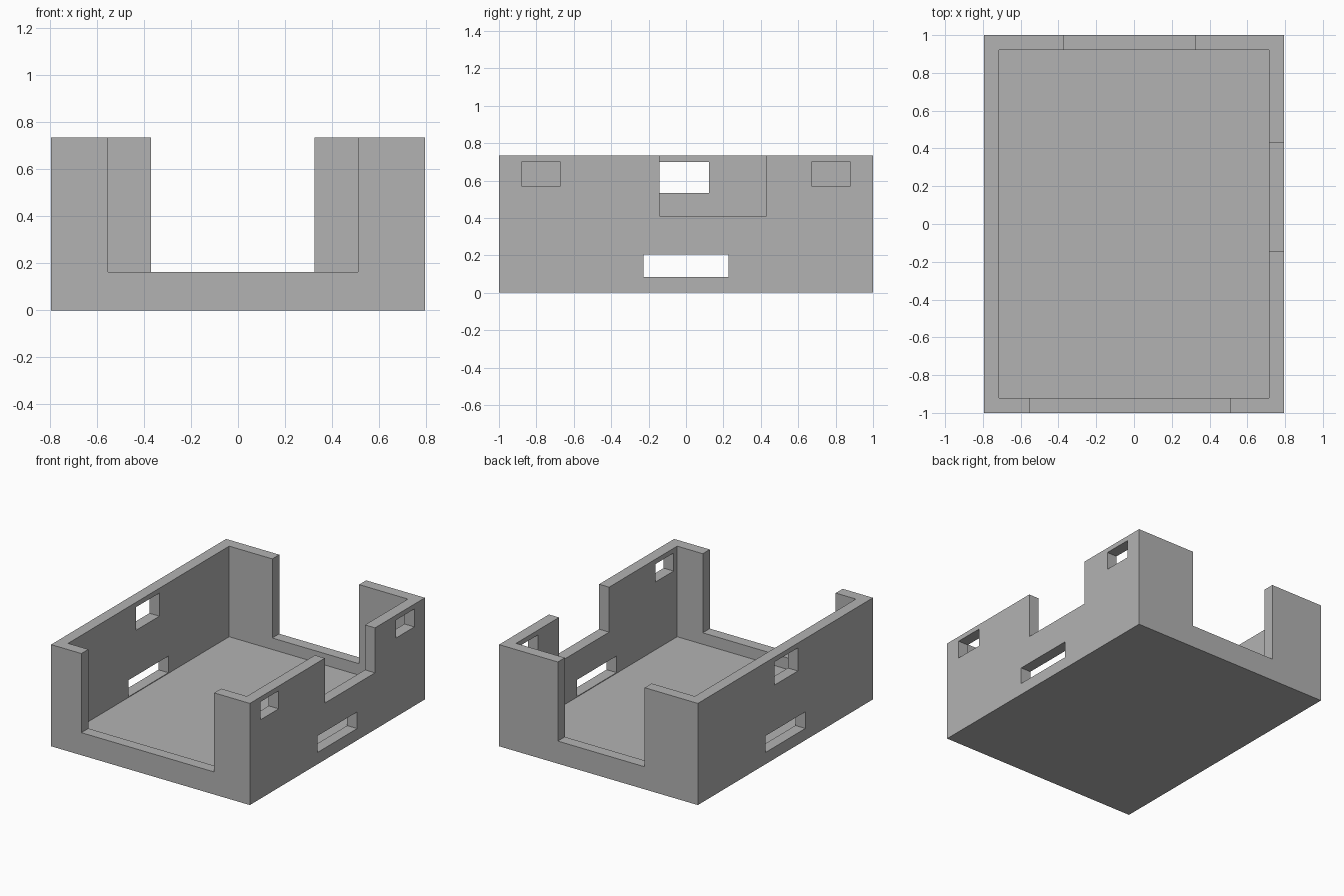
import bpy
import bmesh
from mathutils import Matrix, Vector

default = bpy.data.objects.get("Cube")
if default:
    bpy.data.objects.remove(default, do_unlink=True)

# Plain grey plastic
grey = bpy.data.materials.new("grey plastic")
grey.use_nodes = True
colour = (0.45, 0.45, 0.45, 1)
grey.diffuse_color = colour
grey.node_tree.nodes["Principled BSDF"].inputs["Base Color"].default_value = colour


def box(name, x, y, z):
    """Box spanning the (low, high) ranges on each axis."""
    spans = (x, y, z)
    centre = Vector([(a + b) / 2 for a, b in spans])
    size = Vector([b - a for a, b in spans])
    bm = bmesh.new()
    bmesh.ops.create_cube(bm, size=1, matrix=Matrix.LocRotScale(centre, None, size))
    mesh = bpy.data.meshes.new(name)
    bm.to_mesh(mesh)
    bm.free()
    mesh.materials.append(grey)
    obj = bpy.data.objects.new(name, mesh)
    bpy.context.collection.objects.link(obj)
    return obj


W, D, H = 0.795, 1.0, 0.735     # half width, half depth, height
T, SILL = 0.08, 0.163           # wall thickness, height of the end sills
ABOVE = H + 0.1
left_wall = (W - T - 0.03, W + 0.1)
right_wall = (-W - 0.1, -W + T + 0.03)
front_wall = (-D - 0.1, -D + T + 0.03)
back_wall = (D - T - 0.03, D + 0.1)

tray = box("open_tray", (-W, W), (-D, D), (0, H))

cutters = [
    box("cavity", (-W + T, W - T), (-D + T, D - T), (T, ABOVE)),
    # End openings
    box("front_opening", (-0.553, 0.51), front_wall, (SILL, ABOVE)),
    box("back_opening", (-0.37, 0.325), back_wall, (SILL, ABOVE)),
    # Notch and windows in the side walls
    box("left_notch", left_wall, (-0.143, 0.43), (0.41, ABOVE)),
    box("left_front_window", left_wall, (-0.88, -0.67), (0.57, 0.70)),
    box("left_back_window", left_wall, (0.67, 0.88), (0.57, 0.70)),
    box("right_window", right_wall, (-0.143, 0.123), (0.533, 0.70)),
]
# Low slots on both sides
for side, wall in (("left", left_wall), ("right", right_wall)):
    cutters.append(box(side + "_slot", wall, (-0.228, 0.226), (0.085, 0.205)))

for cutter in cutters:
    cutter.hide_render = True
    cut = tray.modifiers.new(cutter.name, "BOOLEAN")
    cut.operation = "DIFFERENCE"
    cut.solver = "EXACT"
    cut.object = cutter

# Bake the cuts and discard the cutters
bpy.context.view_layer.update()
evaluated = tray.evaluated_get(bpy.context.evaluated_depsgraph_get())
baked = bpy.data.meshes.new_from_object(evaluated)
tray.modifiers.clear()
tray.data = baked
for cutter in cutters:
    bpy.data.objects.remove(cutter, do_unlink=True)
